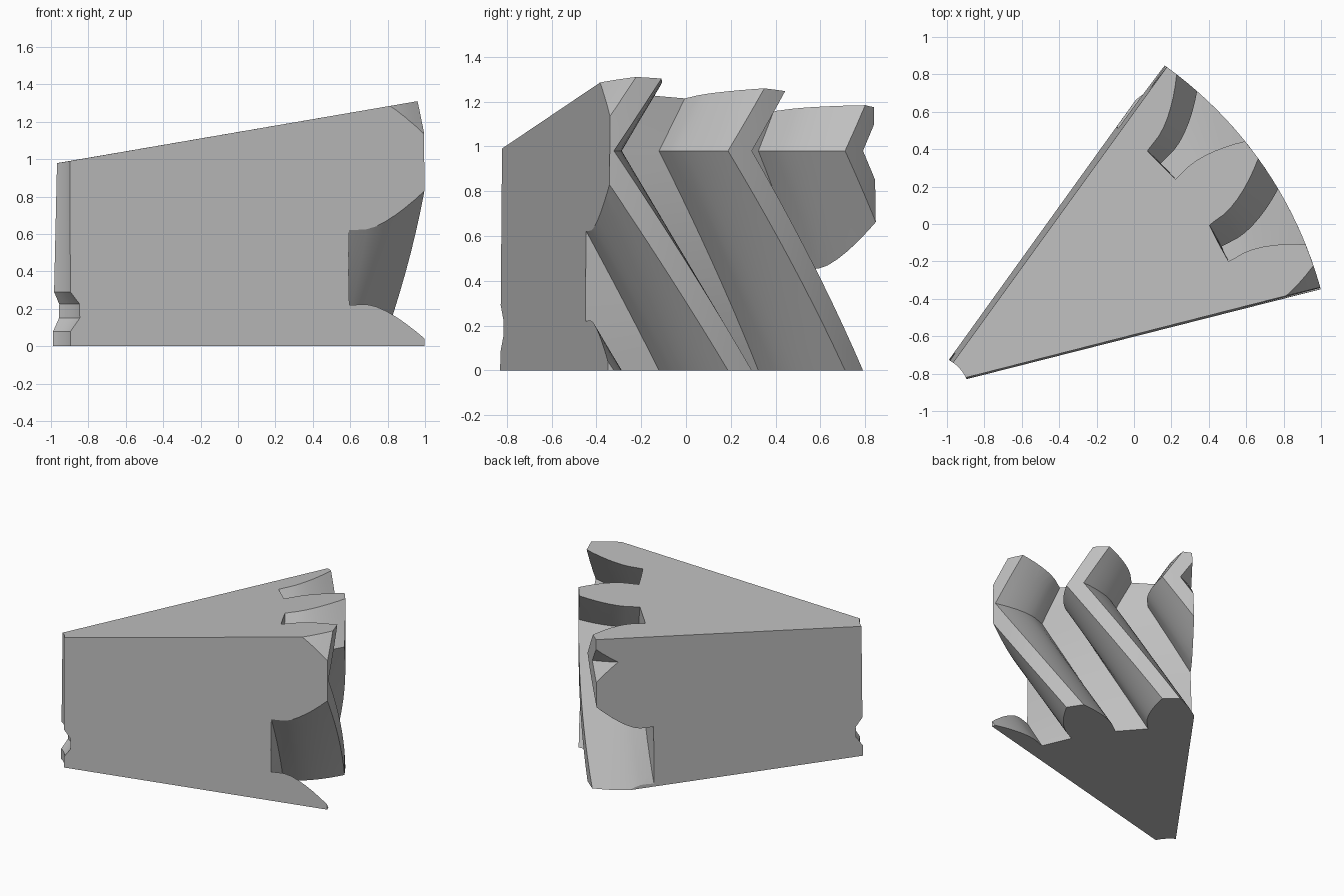
import bpy, bmesh, math
from mathutils import Vector

if "Cube" in bpy.data.objects:
    bpy.data.objects.remove(bpy.data.objects["Cube"])

CX, CY = -1.095, -0.92            # gear axis
R_TIP, R_ROOT, R_PITCH = 2.17, 1.755, 1.97
R_BASE = R_PITCH * math.cos(math.radians(20))
TEETH, PITCH, FIRST = 20, 18.0, 32.35
Z_MID = 0.98                      # height where the helix reverses
R_BORE, R_GROOVE = 0.22, 0.27


def new_object(name, bm):
    bmesh.ops.recalc_face_normals(bm, faces=bm.faces[:])
    me = bpy.data.meshes.new(name)
    bm.to_mesh(me)
    bm.free()
    ob = bpy.data.objects.new(name, me)
    bpy.context.collection.objects.link(ob)
    return ob


def loft(name, rings):
    """Closed solid through rings of equal length."""
    bm = bmesh.new()
    vs = [[bm.verts.new(p) for p in ring] for ring in rings]
    n = len(vs[0])
    for a, b in zip(vs, vs[1:]):
        for i in range(n):
            j = (i + 1) % n
            bm.faces.new((a[i], a[j], b[j], b[i]))
    bm.faces.new(vs[0][::-1])
    bm.faces.new(vs[-1])
    return new_object(name, bm)


def polar(r, deg, z):
    a = math.radians(deg)
    return (CX + r * math.cos(a), CY + r * math.sin(a), z)


# Half width of a tooth in degrees at radius r (involute flank)
def half_width(r):
    if r <= R_BASE:
        return 5.25
    a = math.acos(R_BASE / r)
    return 5.25 - math.degrees(math.tan(a) - a)


radii = [R_ROOT, R_BASE] + [R_BASE + (R_TIP - R_BASE) * k / 6 for k in range(1, 7)]
flank = [(r, half_width(r)) for r in radii]
tooth = [(r, -h) for r, h in flank] + [(R_TIP, 0)] + [(r, h) for r, h in flank[::-1]]


def gear_ring(z):
    shift = FIRST + PITCH * abs(z - Z_MID) / Z_MID
    return [polar(r, shift + PITCH * k + a, z) for k in range(TEETH) for r, a in tooth]


# Herringbone gear blank
levels = [-0.098 + 0.098 * k for k in range(17)]
gear = loft("herringbone_gear_segment", [gear_ring(z) for z in levels])

# Bore with a trapezoid groove near the bottom
bore_profile = [(-0.3, R_BORE), (0.08, R_BORE), (0.15, R_GROOVE),
                (0.225, R_GROOVE), (0.29, R_BORE), (1.8, R_BORE)]
bore = loft("bore_cutter", [[polar(r, i * 7.5, z) for i in range(48)]
                            for z, r in bore_profile])

# Wedge with slanted top and slightly leaning sides
front_at, front_dir = Vector((-0.906, -0.822)), Vector((0.969, 0.246))
back_at, back_dir = Vector((-0.965, -0.743)), Vector((0.584, 0.812))


def wedge_ring(top):
    ring = []
    for at, d, t, lean, side in ((front_at, front_dir, -0.08, 0.01, 1),
                                 (front_at, front_dir, 2.5, 0.01, 1),
                                 (back_at, back_dir, 2.5, 0.03, -1),
                                 (back_at, back_dir, -0.08, 0.03, -1)):
        p = at + d * t
        z = 1.145 + 0.172 * p.x if top else 0.0
        out = Vector((d.y, -d.x)) * side
        p = p + out * lean * (1 - z / 1.1)
        ring.append((p.x, p.y, z))
    return ring


wedge = loft("wedge_cutter", [wedge_ring(False), wedge_ring(True)])

# Cut the segment out of the blank
for cutter, op in ((wedge, 'INTERSECT'), (bore, 'DIFFERENCE')):
    m = gear.modifiers.new(op.lower(), 'BOOLEAN')
    m.operation = op
    m.solver = 'EXACT'
    m.object = cutter
    cutter.hide_render = True
bpy.context.view_layer.update()
dg = bpy.context.evaluated_depsgraph_get()
cut = bpy.data.meshes.new_from_object(gear.evaluated_get(dg))
gear.modifiers.clear()
gear.data = cut
for cutter in (wedge, bore):
    bpy.data.objects.remove(cutter)

# Plain grey finish
grey = bpy.data.materials.new("plain grey")
grey.diffuse_color = (0.52, 0.52, 0.52, 1)
grey.use_nodes = True
grey.node_tree.nodes["Principled BSDF"].inputs["Base Color"].default_value = grey.diffuse_color
cut.materials.clear()
cut.materials.append(grey)

bpy.ops.object.select_all(action='DESELECT')
gear.select_set(True)
bpy.context.view_layer.objects.active = gear
bpy.ops.object.shade_smooth_by_angle(angle=math.radians(25))
